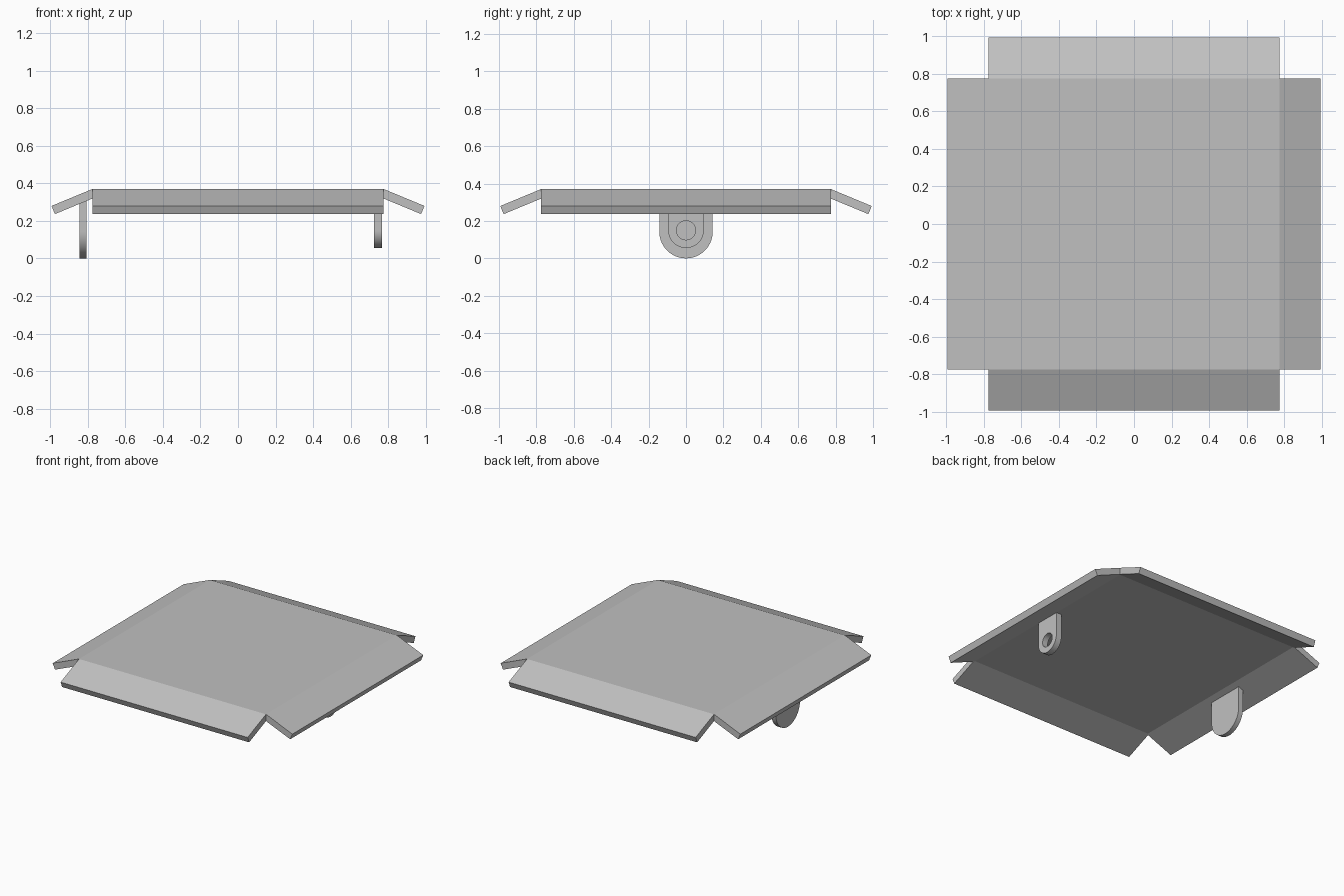
import bpy, bmesh, math
from mathutils import Matrix, Vector

cube = bpy.data.objects.get("Cube")
if cube:
    bpy.data.objects.remove(cube, do_unlink=True)

# Single grey material
grey = bpy.data.materials.new("plain grey")
grey.use_nodes = True
COLOR = (0.53, 0.53, 0.53, 1)
grey.diffuse_color = COLOR
bsdf = next(n for n in grey.node_tree.nodes if n.type == 'BSDF_PRINCIPLED')
bsdf.inputs["Base Color"].default_value = COLOR

HALF, TOP, THICK = 0.775, 0.37, 0.047
FLAP_LENGTH, FLAP_ANGLE = 0.236, math.radians(22.5)


def add_object(name, bm):
    bmesh.ops.recalc_face_normals(bm, faces=bm.faces)
    mesh = bpy.data.meshes.new(name)
    bm.to_mesh(mesh)
    bm.free()
    mesh.materials.append(grey)
    obj = bpy.data.objects.new(name, mesh)
    bpy.context.collection.objects.link(obj)
    return obj


def box(name, low, high, matrix=Matrix()):
    low, high = Vector(low), Vector(high)
    bm = bmesh.new()
    bmesh.ops.create_cube(bm, size=1)
    for v in bm.verts:
        v.co = matrix @ ((low + high) / 2 + v.co * (high - low))
    return add_object(name, bm)


def smooth(obj):
    bpy.ops.object.select_all(action='DESELECT')
    obj.select_set(True)
    bpy.context.view_layer.objects.active = obj
    bpy.ops.object.shade_smooth_by_angle(angle=math.radians(30))


# Round-ended hanging tab, with an optional hole through it
def tab(name, x0, x1, radius, center, top, hole=0):
    steps = 32
    arc = [(radius * math.cos(math.pi + math.pi * i / steps),
            center + radius * math.sin(math.pi + math.pi * i / steps))
           for i in range(steps + 1)]
    outline = [(-radius, top)] + arc + [(radius, top)]
    bm = bmesh.new()
    face = bm.faces.new([bm.verts.new((x0, y, z)) for y, z in outline])
    out = bmesh.ops.extrude_face_region(bm, geom=[face])
    moved = [g for g in out["geom"] if isinstance(g, bmesh.types.BMVert)]
    bmesh.ops.translate(bm, vec=(x1 - x0, 0, 0), verts=moved)
    obj = add_object(name, bm)
    if hole:
        bm = bmesh.new()
        place = Matrix.Translation(((x0 + x1) / 2, 0, center)) @ Matrix.Rotation(math.pi / 2, 4, 'Y')
        bmesh.ops.create_cone(bm, cap_ends=True, segments=48, radius1=hole,
                              radius2=hole, depth=0.2, matrix=place)
        cutter = add_object("hole_cutter", bm)
        cutter.hide_render = True
        mod = obj.modifiers.new("hole", 'BOOLEAN')
        mod.operation, mod.solver, mod.object = 'DIFFERENCE', 'EXACT', cutter
        bpy.context.view_layer.objects.active = obj
        bpy.ops.object.modifier_apply(modifier=mod.name)
        bpy.data.objects.remove(cutter, do_unlink=True)
    smooth(obj)


# Flat centre panel
box("center_panel", (-HALF, -HALF, TOP - THICK), (HALF, HALF, TOP))

# Four flaps hinged on the panel's top edges, sloping down
for i, side in enumerate(("left", "back", "right", "front")):
    hinge = (Matrix.Rotation(i * math.pi / 2, 4, 'Z')
             @ Matrix.Translation((HALF, 0, TOP))
             @ Matrix.Rotation(FLAP_ANGLE, 4, 'Y'))
    box(side + "_flap", (0, -HALF, -THICK), (FLAP_LENGTH, HALF, 0), hinge)

# Small pierced tab and larger plain tab
tab("pierced_tab", 0.723, 0.768, 0.095, 0.15, TOP - THICK / 2, hole=0.051)
tab("plain_tab", -0.845, -0.808, 0.143, 0.143, 0.335)
